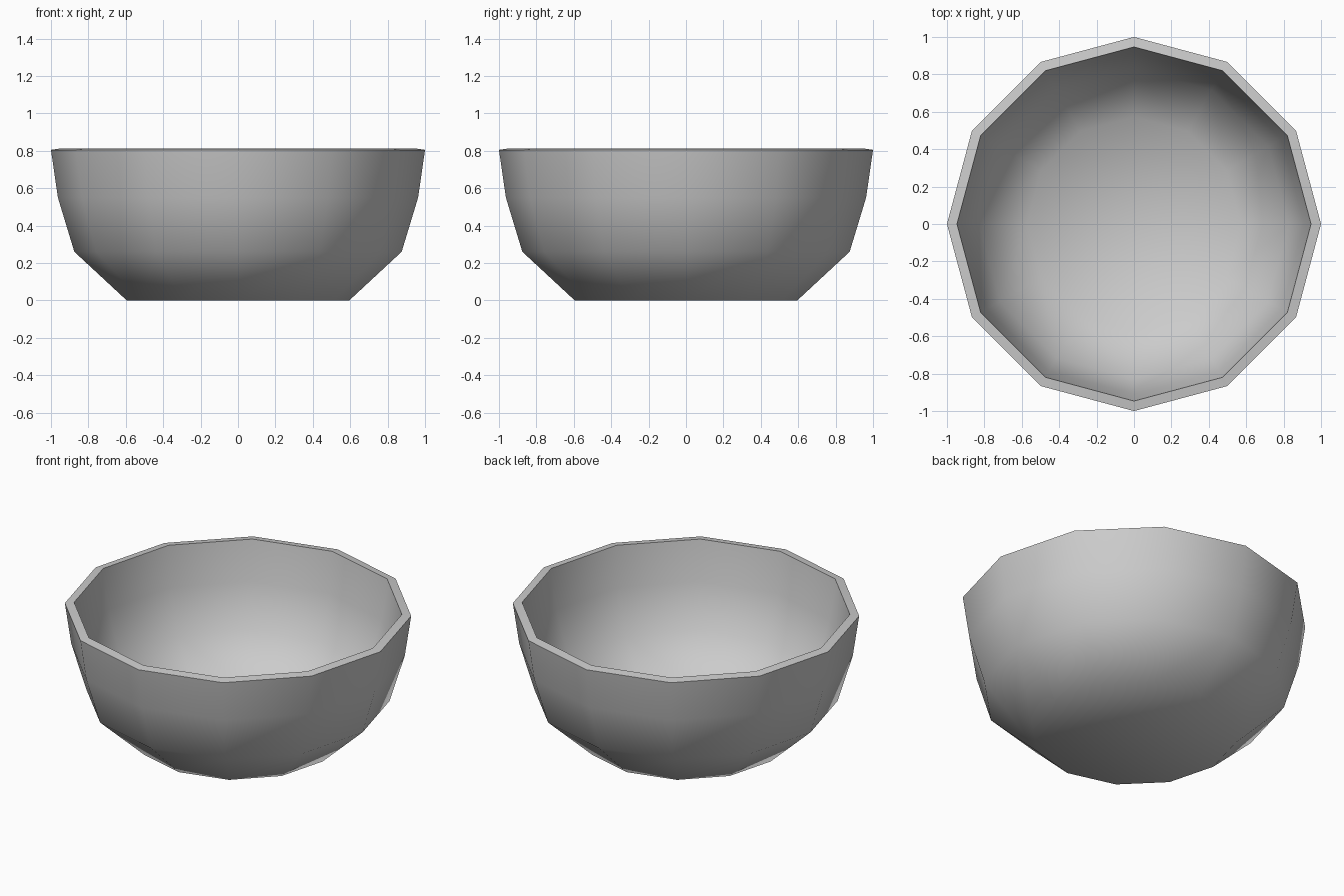
import bpy
import bmesh
from math import cos, sin, tau, radians

cube = bpy.data.objects.get("Cube")
if cube:
    bpy.data.objects.remove(cube, do_unlink=True)

SIDES = 12
WALL = 0.054
# Outer profile as (radius, height), from foot to rim
PROFILE = [(0.595, 0.0), (0.875, 0.26), (0.963, 0.55), (1.0, 0.805)]

# One flat grey for the whole bowl
grey = bpy.data.materials.new("plain_grey")
grey.use_nodes = True
colour = (0.6, 0.6, 0.6, 1)
grey.diffuse_color = colour
grey.node_tree.nodes["Principled BSDF"].inputs["Base Color"].default_value = colour

# Outer shell: stacked rings closed by a flat bottom
bm = bmesh.new()
rings = [[bm.verts.new((r * cos(tau * i / SIDES), r * sin(tau * i / SIDES), z))
          for i in range(SIDES)] for r, z in PROFILE]
centre = bm.verts.new((0, 0, 0))
for i in range(SIDES):
    j = (i + 1) % SIDES
    bm.faces.new((centre, rings[0][j], rings[0][i]))
    for low, high in zip(rings, rings[1:]):
        bm.faces.new((low[i], low[j], high[j], high[i]))
mesh = bpy.data.meshes.new("bowl")
bm.to_mesh(mesh)
bm.free()
mesh.materials.append(grey)
bowl = bpy.data.objects.new("bowl", mesh)
bpy.context.collection.objects.link(bowl)

# Wall thickness, grown inward
solid = bowl.modifiers.new("wall", "SOLIDIFY")
solid.thickness = WALL
solid.offset = -1

# Smooth walls with crisp rim edges
bpy.ops.object.select_all(action="DESELECT")
bowl.select_set(True)
bpy.context.view_layer.objects.active = bowl
bpy.ops.object.modifier_apply(modifier="wall")
bpy.ops.object.shade_smooth_by_angle(angle=radians(60))
